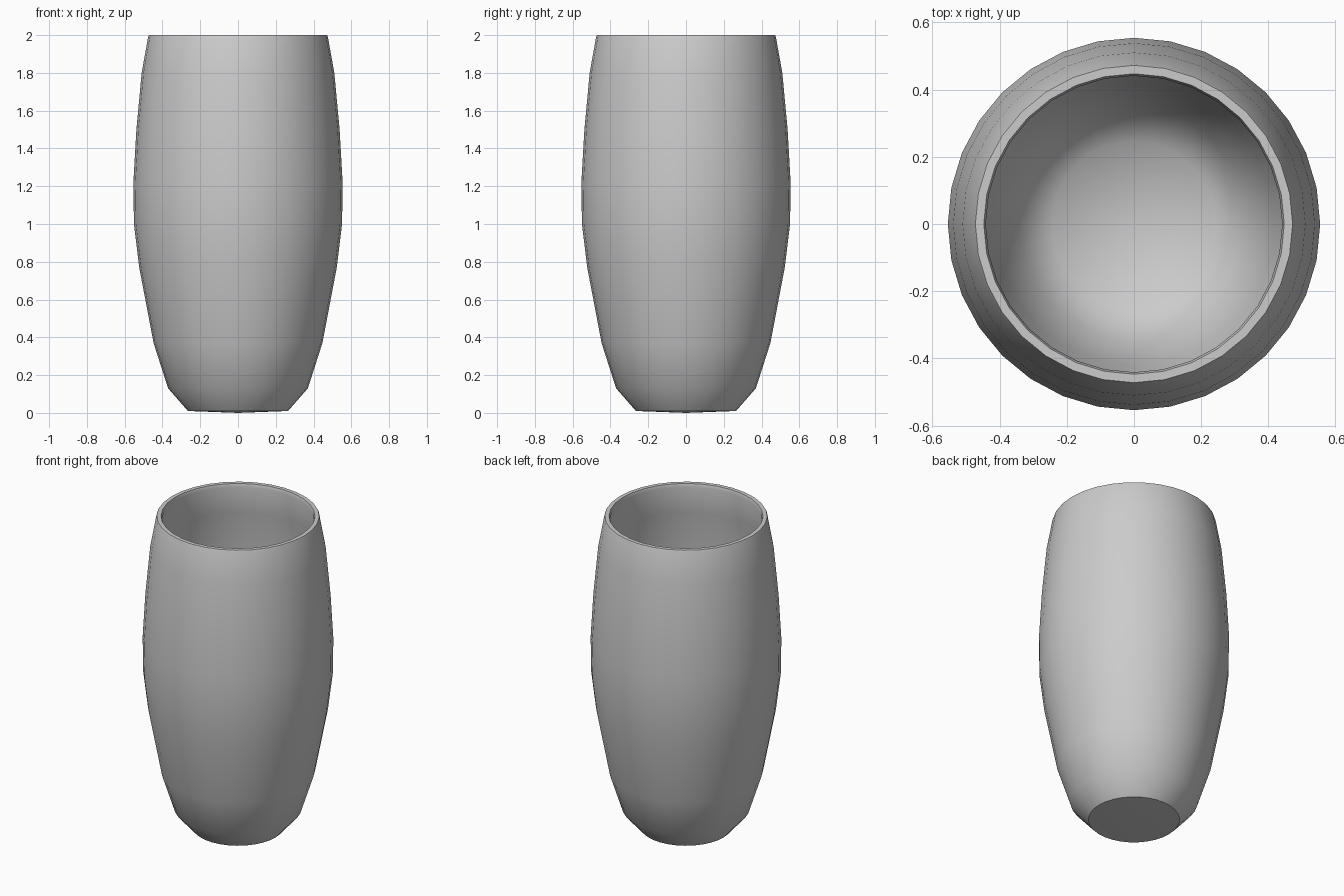
import bpy, bmesh, math

cube = bpy.data.objects.get("Cube")
if cube:
    bpy.data.objects.remove(cube, do_unlink=True)

SIDES = 32

# Single plain grey
grey = bpy.data.materials.new("plain_grey")
grey.use_nodes = True
colour = (0.6, 0.6, 0.6, 1)
grey.diffuse_color = colour
grey.node_tree.nodes["Principled BSDF"].inputs["Base Color"].default_value = colour

# Outer wall (radius, height) from foot to rim
outer = [(0.265, 0.01), (0.37, 0.13), (0.447, 0.37), (0.523, 0.77), (0.551, 1.0),
         (0.554, 1.22), (0.538, 1.5), (0.51, 1.8), (0.476, 1.99), (0.472, 2.0)]
# Inner wall from rim down to the rounded floor
inner = [(0.447, 2.0), (0.441, 1.98), (0.478, 1.8), (0.507, 1.5), (0.523, 1.22),
         (0.52, 1.0), (0.492, 0.77), (0.417, 0.38), (0.343, 0.15), (0.245, 0.05)]

bm = bmesh.new()


def ring(radius, height):
    return [bm.verts.new((radius * math.cos(a), radius * math.sin(a), height))
            for a in (2 * math.pi * i / SIDES for i in range(SIDES))]


def fan(loop, centre, up):
    for i in range(SIDES):
        a, b = loop[i], loop[(i + 1) % SIDES]
        bm.faces.new((a, b, centre) if up else (b, a, centre))


# Wall, rim and inside as one continuous sweep
rings = [ring(r, z) for r, z in outer + inner]
for low, high in zip(rings, rings[1:]):
    for i in range(SIDES):
        j = (i + 1) % SIDES
        bm.faces.new((low[i], low[j], high[j], high[i]))

# Shallow underside and inner floor
fan(rings[0], bm.verts.new((0, 0, 0)), False)
fan(rings[-1], bm.verts.new((0, 0, 0.035)), True)

# Smooth shading, with crisp foot and rim edges
for face in bm.faces:
    face.smooth = True
rim = len(outer) - 1
for loop in (rings[0], rings[rim], rings[rim + 1]):
    for i in range(SIDES):
        bm.edges.get((loop[i], loop[(i + 1) % SIDES])).smooth = False

mesh = bpy.data.meshes.new("tumbler_cup")
bm.to_mesh(mesh)
bm.free()
mesh.materials.append(grey)
cup = bpy.data.objects.new("tumbler_cup", mesh)
bpy.context.collection.objects.link(cup)
